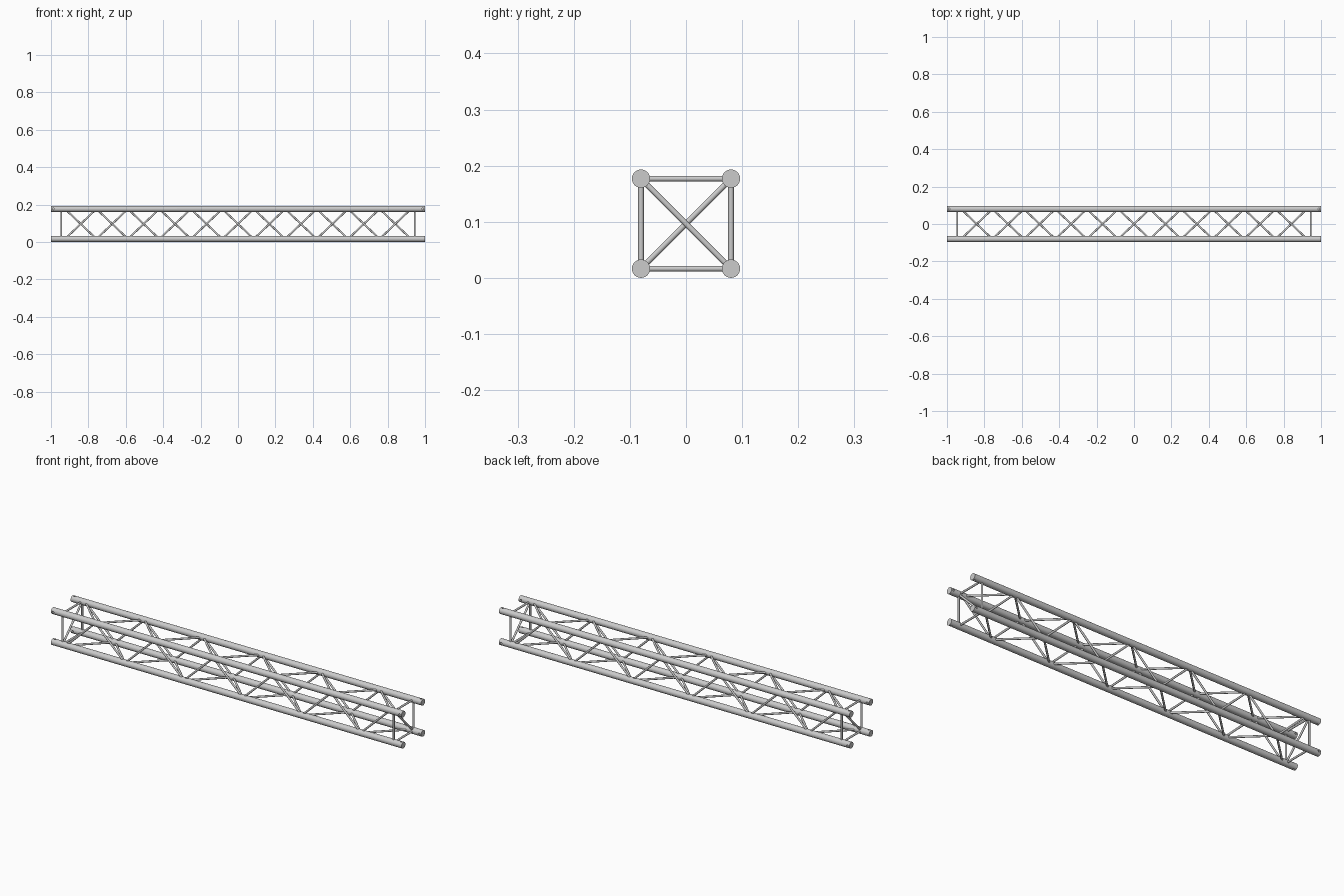
import bpy
import bmesh
from math import radians
from mathutils import Vector

cube = bpy.data.objects.get("Cube")
if cube:
    bpy.data.objects.remove(cube, do_unlink=True)

CHORD_R, ROD_R, HOLE_R = 0.0163, 0.005, 0.005
HALF = 0.0802              # half spacing of the chords
MID_Z = HALF + CHORD_R     # height of the truss axis
FRAME_X = 0.945            # where the end frames sit
LACING_X = 0.925           # where the lacing starts
BAYS = 11

metal = bpy.data.materials.new("aluminium grey")
metal.use_nodes = True
colour = (0.6, 0.6, 0.6, 1)
metal.diffuse_color = colour
metal.node_tree.nodes["Principled BSDF"].inputs["Base Color"].default_value = colour


def add_tube(bm, a, b, radius, sides):
    """Capped cylinder running from a to b."""
    a, b = Vector(a), Vector(b)
    turn = (b - a).to_track_quat('Z', 'Y').to_matrix().to_4x4()
    turn.translation = (a + b) / 2
    bmesh.ops.create_cone(bm, cap_ends=True, segments=sides, radius1=radius,
                          radius2=radius, depth=(b - a).length, matrix=turn)


def make_object(name, tubes, radius, sides):
    bm = bmesh.new()
    for a, b in tubes:
        add_tube(bm, a, b, radius, sides)
    mesh = bpy.data.meshes.new(name)
    bm.to_mesh(mesh)
    bm.free()
    mesh.materials.append(metal)
    obj = bpy.data.objects.new(name, mesh)
    bpy.context.collection.objects.link(obj)
    return obj


def smooth(obj):
    bpy.ops.object.select_all(action='DESELECT')
    obj.select_set(True)
    bpy.context.view_layer.objects.active = obj
    bpy.ops.object.shade_smooth_by_angle(angle=radians(35))


def corner(x, name):
    y = -HALF if "front" in name else HALF
    z = MID_Z + (HALF if "top" in name else -HALF)
    return Vector((x, y, z))


# Four main chords, each with a pin hole near both ends
CORNERS = ["front_bottom", "front_top", "back_top", "back_bottom"]
for i, name in enumerate(CORNERS):
    chord = make_object(name + "_chord", [(corner(-1, name), corner(1, name))],
                        CHORD_R, 32)
    axis = Vector((0, 0, 0.03)) if i % 2 == 0 else Vector((0, 0.03, 0))
    pins = [(corner(x, name) - axis, corner(x, name) + axis) for x in (-0.988, 0.988)]
    cutter = make_object("pin_hole_cutter", pins, HOLE_R, 12)
    cutter.hide_render = True
    cut = chord.modifiers.new("pin holes", 'BOOLEAN')
    cut.operation = 'DIFFERENCE'
    cut.object = cutter
    depsgraph = bpy.context.evaluated_depsgraph_get()
    result = bpy.data.meshes.new_from_object(chord.evaluated_get(depsgraph))
    chord.modifiers.clear()
    chord.data = result
    bpy.data.objects.remove(cutter, do_unlink=True)
    smooth(chord)

# Zigzag lacing on each face; opposite faces run out of step
FACES = {
    "front": ("front_bottom", "front_top"),
    "back": ("back_top", "back_bottom"),
    "top": ("back_top", "front_top"),
    "bottom": ("front_bottom", "back_bottom"),
}
step = 2 * LACING_X / BAYS
for face, ends in FACES.items():
    nodes = [corner(-LACING_X + k * step, ends[k % 2]) for k in range(BAYS + 1)]
    smooth(make_object(face + "_lacing", list(zip(nodes, nodes[1:])), ROD_R, 16))

# Square end frames, each with one diagonal brace
BRACES = {
    "right": (-FRAME_X, "front_bottom", "back_top"),
    "left": (FRAME_X, "front_top", "back_bottom"),
}
for side, (x, low, high) in BRACES.items():
    points = [corner(x, name) for name in CORNERS]
    bars = [(points[i], points[(i + 1) % 4]) for i in range(4)]
    smooth(make_object(side + "_end_frame", bars, ROD_R, 16))
    brace = [(corner(x, low), corner(x, high))]
    smooth(make_object(side + "_end_brace", brace, ROD_R, 16))
